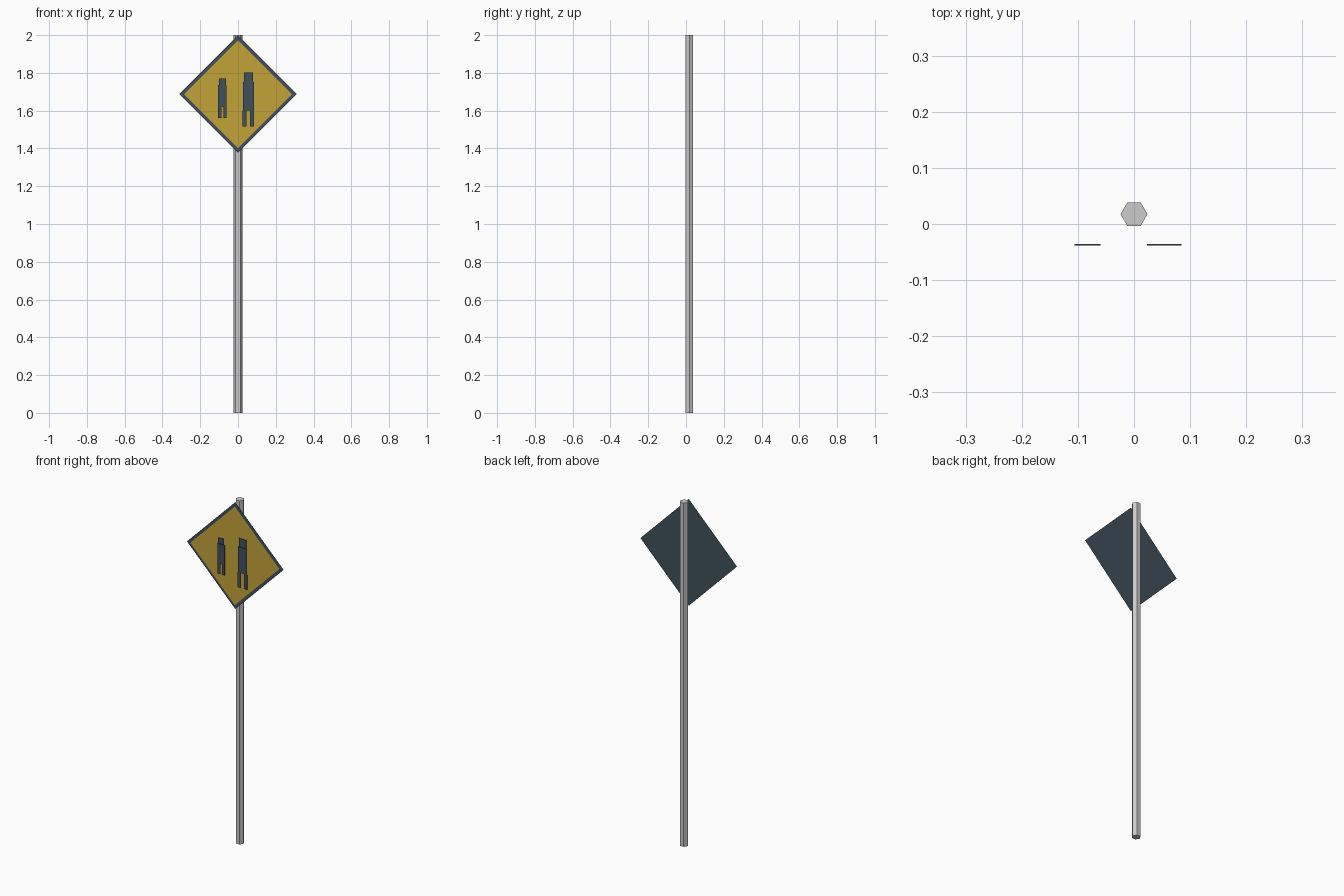
import bpy
import bmesh
from mathutils import Vector

if "Cube" in bpy.data.objects:
    bpy.data.objects.remove(bpy.data.objects["Cube"])

SIGN_Z = 1.687


def material(name, color):
    m = bpy.data.materials.new(name)
    m.diffuse_color = color
    m.use_nodes = True
    m.node_tree.nodes["Principled BSDF"].inputs["Base Color"].default_value = m.diffuse_color
    return m


dark = material("dark_slate", (0.05, 0.08, 0.105, 1))
yellow = material("warning_yellow", (0.55, 0.36, 0.04, 1))


def finish(bm, name, mat):
    mesh = bpy.data.meshes.new(name)
    bm.to_mesh(mesh)
    bm.free()
    obj = bpy.data.objects.new(name, mesh)
    bpy.context.collection.objects.link(obj)
    mesh.materials.append(mat)
    return obj


def diamond(name, half, y, mat):
    bm = bmesh.new()
    corners = [(-half, 0), (0, -half), (half, 0), (0, half)]
    bm.faces.new([bm.verts.new((x, y, SIGN_Z + z)) for x, z in corners])
    return finish(bm, name, mat)


def figure(name, boxes, y=-0.037, thick=0.002):
    # each box is (x_min, x_max, z_min, z_max)
    bm = bmesh.new()
    for x0, x1, z0, z1 in boxes:
        verts = bmesh.ops.create_cube(bm, size=1)["verts"]
        bmesh.ops.scale(bm, verts=verts, vec=(x1 - x0, thick, z1 - z0))
        bmesh.ops.translate(bm, verts=verts,
                            vec=Vector(((x0 + x1) / 2, y, (z0 + z1) / 2)))
    return finish(bm, name, dark)


# Six-sided pole
bpy.ops.mesh.primitive_cylinder_add(vertices=6, radius=0.024, depth=2,
                                    location=(0, 0.0175, 1),
                                    rotation=(0, 0, 1.5707963))
bpy.context.object.name = "pole"

# Sign plate with a yellow face in front of it
diamond("sign_plate", 0.311, -0.025, dark)
diamond("sign_face", 0.287, -0.029, yellow)

# Pictogram figures: head, body, two legs
figure("small_figure", [
    (-0.101, -0.064, 1.737, 1.771),
    (-0.106, -0.060, 1.620, 1.735),
    (-0.106, -0.087, 1.560, 1.620),
    (-0.077, -0.060, 1.560, 1.620),
])
figure("large_figure", [
    (0.032, 0.079, 1.753, 1.802),
    (0.026, 0.084, 1.602, 1.751),
    (0.023, 0.045, 1.515, 1.602),
    (0.064, 0.085, 1.515, 1.602),
])
